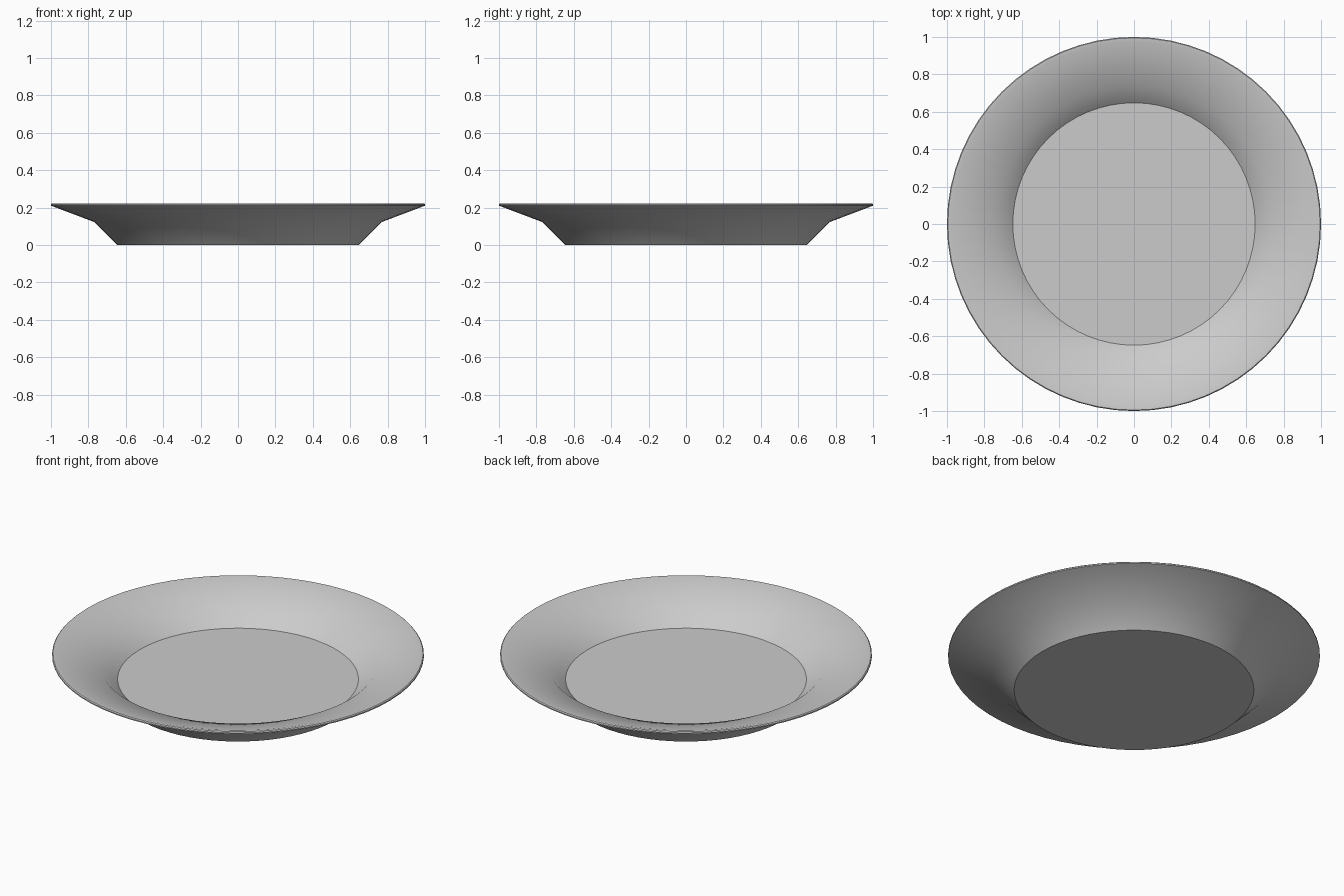
import bpy, bmesh, math

if "Cube" in bpy.data.objects:
    bpy.data.objects.remove(bpy.data.objects["Cube"])

SEGMENTS = 64

# Half cross-section (radius, height): underside, rim, then inside to the floor
PROFILE = [(0.645, 0.0), (0.77, 0.123), (1.0, 0.21), (1.0, 0.217), (0.995, 0.222),
           (0.975, 0.221), (0.738, 0.15), (0.648, 0.07)]


def lathe(name, profile, segments):
    bm = bmesh.new()
    rings = []
    for r, z in profile:
        rings.append([bm.verts.new((r * math.cos(2 * math.pi * i / segments),
                                    r * math.sin(2 * math.pi * i / segments), z))
                      for i in range(segments)])
    for a, b in zip(rings, rings[1:]):
        for i in range(segments):
            j = (i + 1) % segments
            bm.faces.new((a[i], a[j], b[j], b[i]))
    # Flat base and flat eating surface
    bm.faces.new(rings[0][::-1])
    bm.faces.new(rings[-1])
    bmesh.ops.recalc_face_normals(bm, faces=bm.faces)
    mesh = bpy.data.meshes.new(name)
    bm.to_mesh(mesh)
    bm.free()
    obj = bpy.data.objects.new(name, mesh)
    bpy.context.collection.objects.link(obj)
    return obj


# Plate
plate = lathe("plate", PROFILE, SEGMENTS)
bpy.context.view_layer.objects.active = plate
plate.select_set(True)
bpy.ops.object.shade_smooth_by_angle(angle=math.radians(30))
